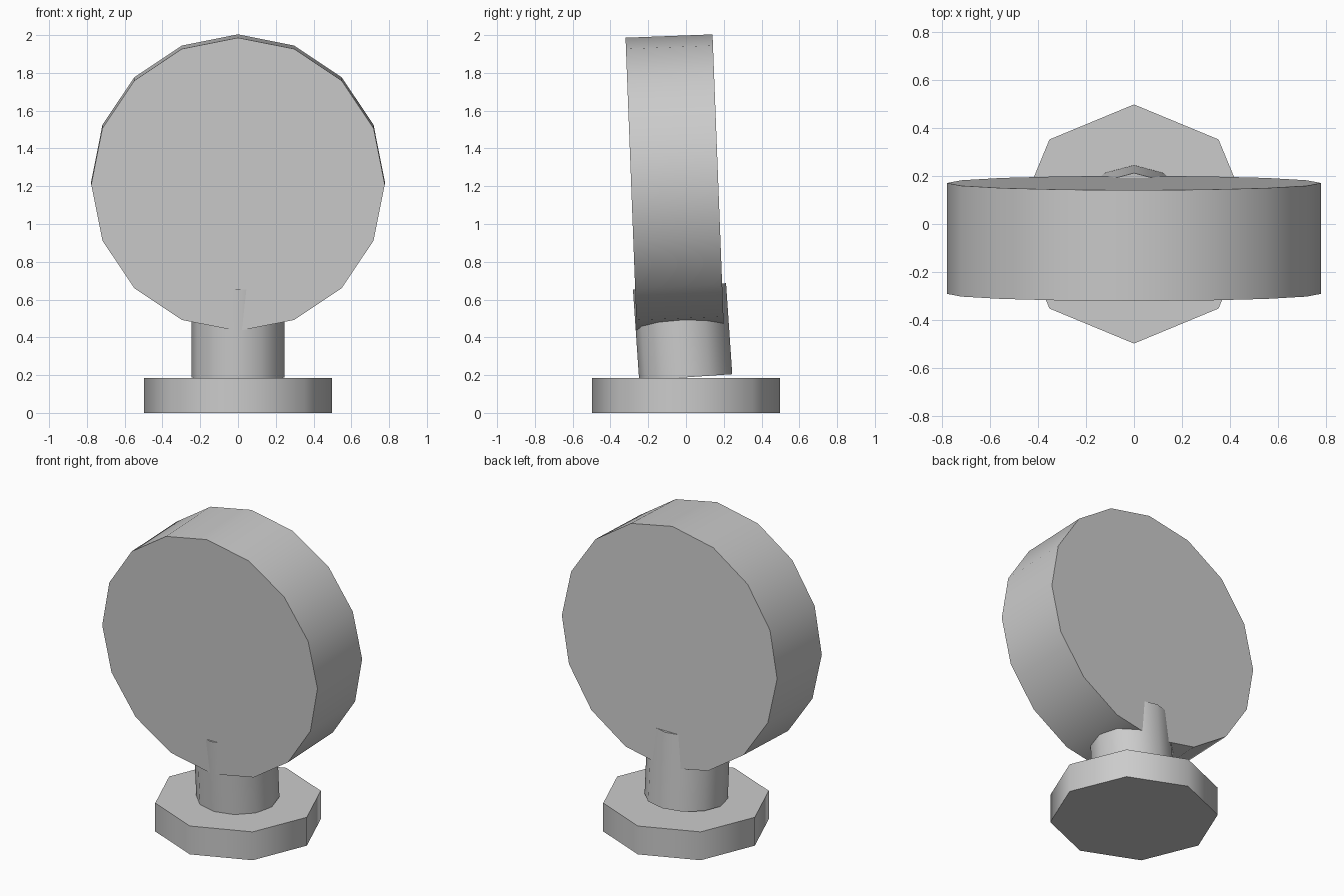
import bpy
from math import radians

cube = bpy.data.objects.get("Cube")
if cube:
    bpy.data.objects.remove(cube, do_unlink=True)

# Single plain grey finish
grey = bpy.data.materials.new("plain_grey")
grey.use_nodes = True
colour = (0.6, 0.6, 0.6, 1)
grey.diffuse_color = colour
grey.node_tree.nodes["Principled BSDF"].inputs["Base Color"].default_value = colour


def drum(name, sides, radius, depth, location, tilt=0):
    """Capped cylinder with smooth sides and crisp rims."""
    bpy.ops.mesh.primitive_cylinder_add(
        vertices=sides, radius=radius, depth=depth,
        location=location, rotation=(radians(tilt), 0, 0))
    obj = bpy.context.object
    obj.name = name
    obj.data.materials.append(grey)
    bpy.ops.object.shade_smooth_by_angle(angle=radians(60))
    return obj


# Octagonal foot
drum("base", 8, 0.497, 0.185, (0, 0, 0.0925))

# Short neck, leaning slightly forward
drum("neck", 12, 0.247, 0.483, (-0.0, -0.018, 0.429), 3.9)

# Upright disc head, its axis close to horizontal
drum("head", 16, 0.777, 0.461, (0, -0.06, 1.2185), 90 + 2.2)
